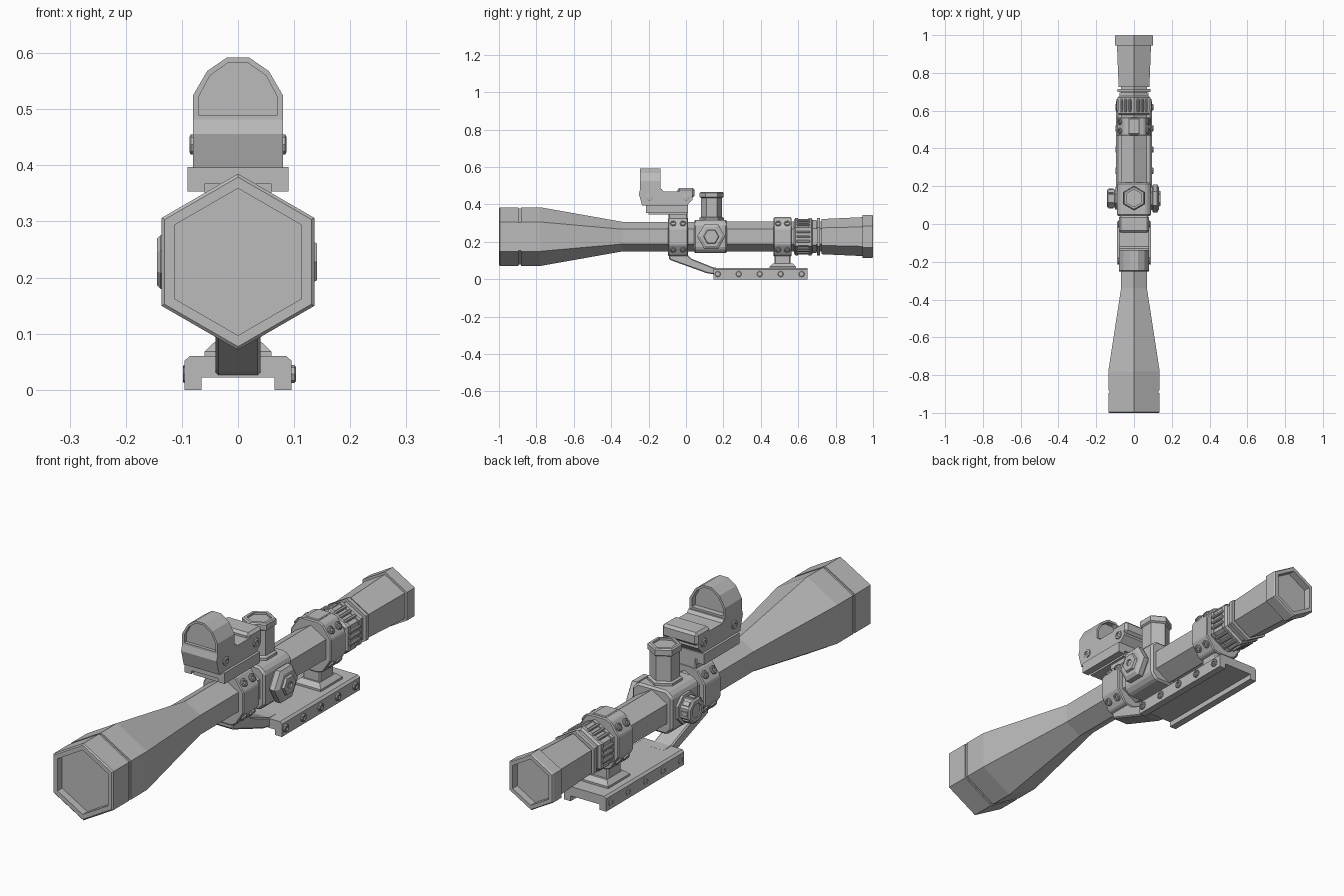
import bpy, bmesh
from math import sin, cos, pi, radians, atan2
from mathutils import Vector

if "Cube" in bpy.data.objects:
    bpy.data.objects.remove(bpy.data.objects["Cube"])

grey = bpy.data.materials.new("matte_grey")
grey.use_nodes = True
COLOR = (0.5, 0.5, 0.5, 1)
grey.diffuse_color = COLOR
grey.node_tree.nodes["Principled BSDF"].inputs["Base Color"].default_value = COLOR
AXIS_Z = 0.228  # height of the optical axis


def finish(name, bm):
    bmesh.ops.recalc_face_normals(bm, faces=bm.faces)
    mesh = bpy.data.meshes.new(name)
    bm.to_mesh(mesh)
    bm.free()
    mesh.materials.append(grey)
    obj = bpy.data.objects.new(name, mesh)
    bpy.context.collection.objects.link(obj)
    return obj


def place(axis, u, v, t):
    return {"x": (t, u, v), "y": (u, t, v), "z": (u, v, t)}[axis]


def skin(name, axis, rings):
    """Join rings of (outline, position along axis) into one closed solid."""
    bm = bmesh.new()
    loops = [[bm.verts.new(place(axis, u, v, t)) for u, v in pts] for pts, t in rings]
    n = len(loops[0])
    for a, b in zip(loops, loops[1:]):
        for i in range(n):
            bm.faces.new((a[i], a[(i + 1) % n], b[(i + 1) % n], b[i]))
    bm.faces.new(loops[0])
    bm.faces.new(loops[-1])
    return finish(name, bm)


def prism(name, axis, pts, a, b, bevel=0):
    obj = skin(name, axis, [(pts, a), (pts, b)])
    if bevel:
        mod = obj.modifiers.new("Chamfer", "BEVEL")
        mod.width, mod.segments = bevel, 1
    return obj


def box(name, x, y, z, bevel=0):
    return prism(name, "z", [(x[0], y[0]), (x[1], y[0]), (x[1], y[1]), (x[0], y[1])], *z, bevel)


def turned(name, axis, center, profile, sides=6, phase=0):
    """Faceted lathe: profile is (position along axis, radius)."""
    def ring(r):
        angles = [phase + 2 * pi * i / sides for i in range(sides)]
        return [(center[0] + r * cos(a), center[1] + r * sin(a)) for a in angles]
    return skin(name, axis, [(ring(r), t) for t, r in profile])


def mirrored(half):
    return half + [(-x, z) for x, z in reversed(half)]


def bolt(name, loc, normal, r=0.016, h=0.008):
    """Bolt head with a recessed socket, facing along normal."""
    obj = turned(name, "z", (0, 0), [(-h, r), (h * 0.7, r), (h, r * 0.8), (h, r * 0.5), (h * 0.3, r * 0.5)], 8)
    obj.location = loc
    obj.rotation_euler = Vector(normal).to_track_quat("Z", "Y").to_euler()


# Main hexagonal tube: objective bell, body, eyepiece, recessed lenses at both ends
turned("scope_tube", "y", (0, AXIS_Z), [
    (-0.97, 0.131), (-1, 0.131), (-1, 0.151), (-0.995, 0.157), (-0.895, 0.157), (-0.895, 0.15),
    (-0.882, 0.15), (-0.882, 0.157), (-0.78, 0.157), (-0.34, 0.079), (0.69, 0.08),
    (0.725, 0.08), (0.725, 0.094), (0.945, 0.104), (0.945, 0.115), (0.995, 0.115),
    (1, 0.111), (1, 0.094), (0.97, 0.094)], phase=pi / 2)

# Magnification ring with grip ribs, and the collars behind it
turned("magnification_ring", "y", (0, AXIS_Z), [
    (0.578, 0.09), (0.585, 0.1), (0.6, 0.1), (0.6, 0.095), (0.655, 0.095), (0.655, 0.1),
    (0.67, 0.1), (0.677, 0.09)], phase=pi / 2)
turned("rear_collar", "y", (0, AXIS_Z), [(0.677, 0.088), (0.697, 0.088)], phase=pi / 2)
turned("diopter_ring", "y", (0, AXIS_Z), [(0.7, 0.1), (0.716, 0.1)], phase=pi / 2)
for face in range(6):
    a = face * pi / 3
    for side in (-0.025, 0, 0.025):
        rib = box("grip_rib", (0.078, 0.092), (0.592, 0.663), (side - 0.006, side + 0.006), 0.003)
        rib.location.z = AXIS_Z
        rib.rotation_euler.y = a

# Scope rings with clamp bolts
ring_half = [(0.03, 0.122), (0.055, 0.13), (0.091, 0.185), (0.091, 0.27), (0.055, 0.323), (0.03, 0.33)]
for label, y0, y1 in (("front", -0.095, 0.01), ("rear", 0.468, 0.565)):
    prism(label + "_scope_ring", "y", mirrored(ring_half), y0, y1, 0.004)
    for sx in (1, -1):
        for sz in (1, -1):
            for k in (0.25, 0.75):
                bolt(label + "_ring_bolt", (sx * 0.073, y0 + k * (y1 - y0), AXIS_Z + sz * 0.069),
                     (sx * 0.83, 0, sz * 0.56))
box("rear_ring_cap", (-0.03, 0.03), (0.475, 0.558), (0.32, 0.334), 0.003)

# Mount base: channel section with side bolts
base_half = [(0.065, 0.022), (0.065, 0), (0.095, 0), (0.095, 0.052), (0.086, 0.06)]
prism("mount_base", "y", mirrored(base_half), 0.147, 0.65)
for i in range(5):
    y = 0.17 + i * 0.112
    bolt("base_bolt", (0.095, y, 0.028), (1, 0, 0))
    bolt("base_bolt", (-0.095, y, 0.028), (-1, 0, 0), 0.016, 0.003)

# Forward arm and rear riser
prism("forward_arm", "x", [(-0.09, 0.145), (-0.09, 0.105), (0.11, 0.033), (0.15, 0.026), (0.2, 0.026),
                           (0.2, 0.06), (0.15, 0.062), (0.03, 0.11), (0.008, 0.13), (0.008, 0.145)],
      -0.04, 0.04, 0.005)
box("rear_riser", (-0.04, 0.04), (0.472, 0.56), (0.05, 0.14), 0.006)
foot = lambda w, d: [(-w, 0.517 - d), (w, 0.517 - d), (w, 0.517 + d), (-w, 0.517 + d)]
skin("riser_foot", "z", [(foot(0.06, 0.07), 0.055), (foot(0.06, 0.07), 0.068), (foot(0.042, 0.052), 0.085)])

# Turret block with its three knobs
prism("turret_block", "y", mirrored([(0.065, 0.14), (0.09, 0.165), (0.09, 0.295), (0.065, 0.318)]),
      0.042, 0.22, 0.008)
turned("elevation_turret", "z", (0, 0.137), [
    (0.31, 0.066), (0.328, 0.066), (0.333, 0.056), (0.435, 0.056), (0.44, 0.064), (0.462, 0.064),
    (0.467, 0.058), (0.467, 0.046), (0.459, 0.046)], phase=pi / 2)
turned("windage_turret", "x", (0.135, AXIS_Z), [
    (0.08, 0.062), (0.098, 0.062), (0.1, 0.075), (0.122, 0.075), (0.132, 0.058), (0.132, 0.042),
    (0.141, 0.038), (0.141, 0.015), (0.134, 0.015)])
turned("focus_knob", "x", (0.135, AXIS_Z), [
    (-0.08, 0.064), (-0.1, 0.064), (-0.102, 0.052), (-0.138, 0.052), (-0.144, 0.045),
    (-0.144, 0.03), (-0.139, 0.03)], 8, pi / 8)
for i in range(8):
    a = i * pi / 4
    rib = box("focus_knob_rib", (-0.136, -0.108), (-0.009, 0.009), (0.044, 0.053))
    rib.location = (0, 0.135, AXIS_Z)
    rib.rotation_euler.x = a

# Riser and clamp plate for the reflex sight
box("sight_riser", (-0.05, 0.05), (-0.093, 0.008), (0.315, 0.37), 0.004)
box("sight_rail", (-0.06, 0.06), (-0.2, 0.005), (0.345, 0.37))
prism("sight_clamp", "y", mirrored([(0.06, 0.367), (0.06, 0.353), (0.09, 0.353), (0.09, 0.397)]), -0.215, 0.012)

# Reflex sight body, rear cover and side bolts
prism("sight_body", "x", [(-0.235, 0.395), (-0.252, 0.456), (-0.245, 0.482), (-0.13, 0.482), (-0.12, 0.47),
                          (0.03, 0.47), (0.035, 0.425), (0.005, 0.395)], -0.08, 0.08)
box("sight_rear_cover", (-0.08, 0.08), (-0.045, 0.045), (0.435, 0.488), 0.01)
for sx in (1, -1):
    for y in (-0.195, 0):
        bolt("sight_bolt", (sx * 0.08, y, 0.437), (sx, 0, 0), 0.018, 0.006)

# Lens hood with the glass set in from both ends
outer = mirrored([(0.08, 0.478), (0.08, 0.525), (0.055, 0.568), (0.02, 0.592)])
inner = mirrored([(0.07, 0.49), (0.07, 0.522), (0.05, 0.56), (0.017, 0.583)])
skin("sight_hood", "y", [(inner, -0.232), (inner, -0.245), (outer, -0.245), (outer, -0.137),
                         (inner, -0.137), (inner, -0.16)])
